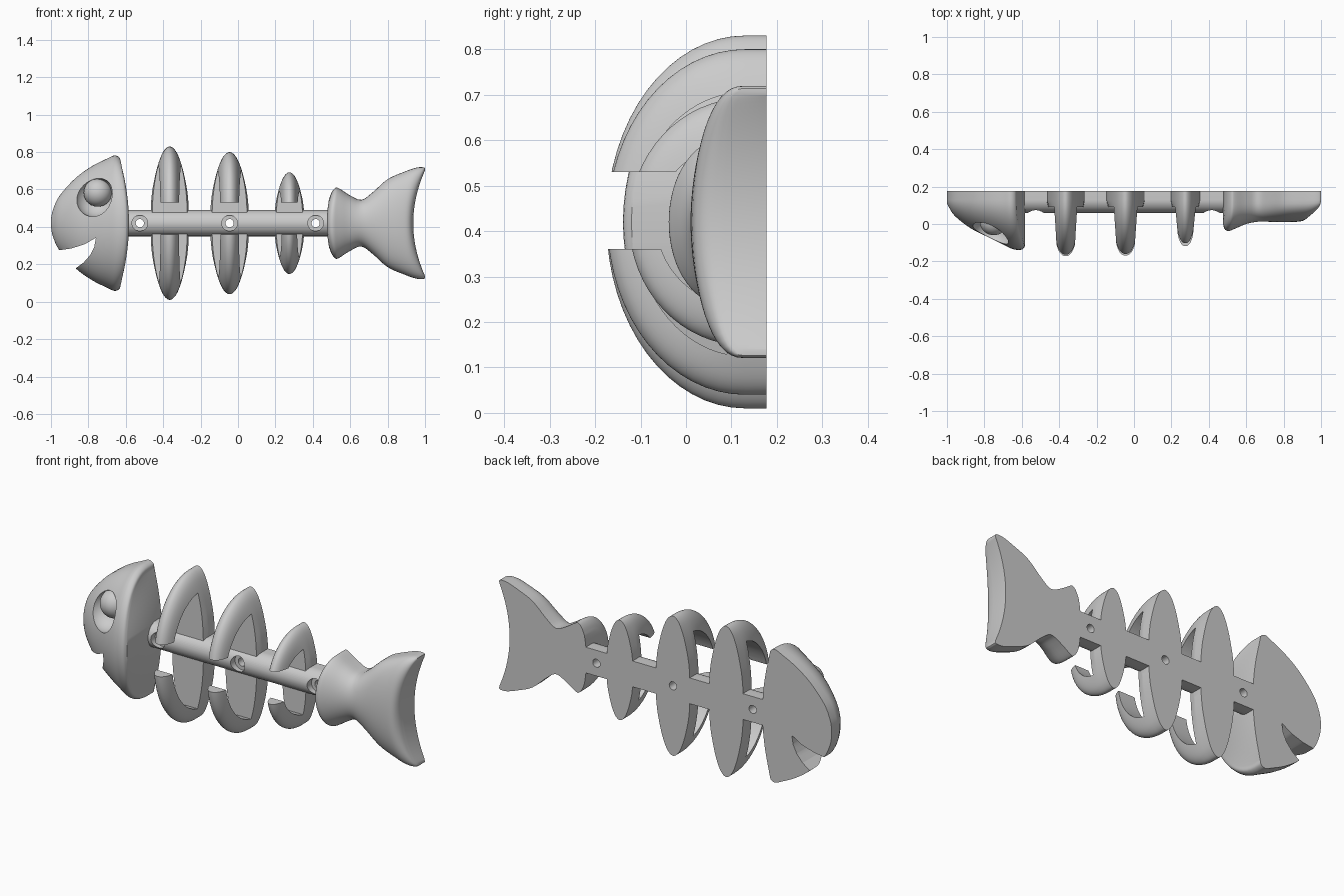
import bpy, bmesh, math
from mathutils import Vector

if "Cube" in bpy.data.objects:
    bpy.data.objects.remove(bpy.data.objects["Cube"])

BACK, CY, CZ = 0.177, 0.13, 0.42    # wall plane, section centre


def finish(bm, name):
    bmesh.ops.recalc_face_normals(bm, faces=bm.faces[:])
    me = bpy.data.meshes.new(name)
    bm.to_mesh(me)
    bm.free()
    ob = bpy.data.objects.new(name, me)
    bpy.context.collection.objects.link(ob)
    return ob


def refine(keys, steps):
    """Catmull-Rom interpolation of ring keys."""
    pts = [Vector(k) for k in keys]
    pts = [2 * pts[0] - pts[1]] + pts + [2 * pts[-1] - pts[-2]]
    out = []
    for i in range(1, len(pts) - 2):
        a, b, c, d = pts[i - 1:i + 3]
        for s in range(steps):
            t = s / steps
            out.append(0.5 * (2 * b + (c - a) * t + (2 * a - 5 * b + 4 * c - d) * t * t
                              + (3 * b - a - 3 * c + d) * t ** 3))
    return out + [pts[-2]]


def loft(name, keys, steps=4, n=33, power=1.0):
    """Flat-backed half-round body along x; keys are (x, half height, depth, end bow)."""
    bm = bmesh.new()
    rings = []
    for x, h, d, k in refine(keys, steps):
        front, back = [], []
        for i in range(n):
            a = math.pi * (i / (n - 1) - 0.5)
            s, c = math.sin(a), max(math.cos(a), 0.0)
            px, pz = x + k * s * s, CZ + h * s
            front.append(bm.verts.new((px, CY - d * c ** power, pz)))
            back.append(bm.verts.new((px, BACK, pz)))
        rings.append((front, back))
    for (f0, b0), (f1, b1) in zip(rings, rings[1:]):
        l0, l1 = f0 + b0[::-1], f1 + b1[::-1]
        m = len(l0)
        for i in range(m):
            j = (i + 1) % m
            bm.faces.new((l0[i], l0[j], l1[j], l1[i]))
    for f, b in (rings[0], rings[-1]):
        for i in range(n - 1):
            bm.faces.new((f[i], f[i + 1], b[i + 1], b[i]))
    return finish(bm, name)


def prism(points, offset):
    """Extrude a 3D polygon along an offset, used as a cutter."""
    bm = bmesh.new()
    f = bm.faces.new([bm.verts.new(p) for p in points])
    r = bmesh.ops.extrude_face_region(bm, geom=[f])
    bmesh.ops.translate(bm, vec=offset,
                        verts=[v for v in r["geom"] if isinstance(v, bmesh.types.BMVert)])
    return finish(bm, "cutter")


def cut(ob, cutter):
    mod = ob.modifiers.new("cut", 'BOOLEAN')
    mod.operation, mod.solver, mod.object = 'DIFFERENCE', 'EXACT', cutter
    bpy.context.view_layer.objects.active = ob
    bpy.ops.object.modifier_apply(modifier=mod.name)
    bpy.data.objects.remove(cutter)


def ball(name, loc, size):
    bpy.ops.mesh.primitive_uv_sphere_add(segments=36, ring_count=20, location=loc)
    ob = bpy.context.object
    ob.name, ob.scale = name, size
    bpy.ops.object.transform_apply(location=False, rotation=False)
    return ob


def drill(ob, x, r, y0, y1):
    pts = [(x + r * math.cos(i * math.tau / 28), y0, CZ + r * math.sin(i * math.tau / 28))
           for i in range(28)]
    cut(ob, prism(pts, (0, y1 - y0, 0)))


# Head with mouth notch and eye
head = loft("head", [
    (-1.0, .02, .02, 0), (-.99, .07, .04, 0), (-.955, .145, .09, 0), (-.87, .24, .155, 0),
    (-.78, .305, .2, 0), (-.7, .345, .24, 0), (-.645, .362, .265, -.015),
    (-.60, .35, .267, -.033), (-.583, .325, .25, -.045)])
mouth = [(-1.02, .28), (-.95, .276), (-.89, .285), (-.82, .307), (-.76, .342),
         (-.768, .295), (-.79, .25), (-.825, .21), (-.875, .173), (-.95, .12)]
cut(head, prism([(x, -.4, z) for x, z in mouth], (0, .8, 0)))
cut(head, ball("socket", (-.765, -.05, .56), (.108, .1, .108)))
ball("eye", (-.75, .015, .583), (.075, .075, .075))

# Tail with flared root and forked fin
loft("tail", [
    (.475, .13, .12, .012), (.483, .165, .155, .018), (.505, .188, .168, .015),
    (.54, .186, .155, 0), (.60, .148, .13, 0), (.66, .125, .118, 0), (.72, .165, .118, 0),
    (.80, .235, .12, 0), (.87, .275, .118, .02), (.91, .297, .11, .045),
    (.93, .297, .085, .066), (.937, .28, .045, .062)], power=.75)

# Spine
spine = loft("spine", [(-.62, .07, .07, 0), (.52, .07, .07, 0)], steps=1)

# Ribs: lens bodies hollowed into an upper and a lower hook
half = [(.101, .10, .01), (.094, .17, .04), (.082, .235, .085), (.068, .295, .15),
        (.052, .345, .235), (.036, .38, .28), (.018, .402, .30)]


def rib(name, x, height, depth, width):
    sh, sd, sw = height / .41, depth / .305, width / .101
    keys = [(x - w * sw, h * sh, d * sd, 0) for w, h, d in half]
    keys.append((x, height, depth, 0))
    keys += [(x + w * sw, h * sh, d * sd, 0) for w, h, d in reversed(half)]
    ob = loft(name, keys, steps=3)
    a, plate = depth - .06, .09

    def arc(b, z_tip, sign):
        t0 = math.asin(abs(z_tip - CZ) / b)
        t1 = math.acos((CY - plate) / a)
        return [(CY - a * math.cos(t), CZ + sign * b * math.sin(t))
                for t in [t0 + (t1 - t0) * i / 14 for i in range(15)]]
    hollow = [(-.3, .36), (-.3, .53)] + arc(height - .095, .53, 1)
    hollow += arc(height - .085, .36, -1)[::-1]
    cut(ob, prism([(x - .2, y, z) for y, z in hollow], (.4, 0, 0)))
    return ob


ribs = [rib("front_rib", -.365, .41, .305, .101),
        rib("middle_rib", -.045, .38, .303, .101),
        rib("rear_rib", .275, .272, .255, .078)]

# Countersunk screw holes
for x in (-.525, -.045, .415):
    for ob in [spine] + ([ribs[1]] if x == -.045 else []):
        drill(ob, x, .042, -.02, .098)
        drill(ob, x, .022, -.02, .25)

# Smooth shading with crisp cut edges
for ob in bpy.context.collection.objects:
    bpy.ops.object.select_all(action='DESELECT')
    ob.select_set(True)
    bpy.context.view_layer.objects.active = ob
    bpy.ops.object.shade_smooth_by_angle(angle=math.radians(35))
